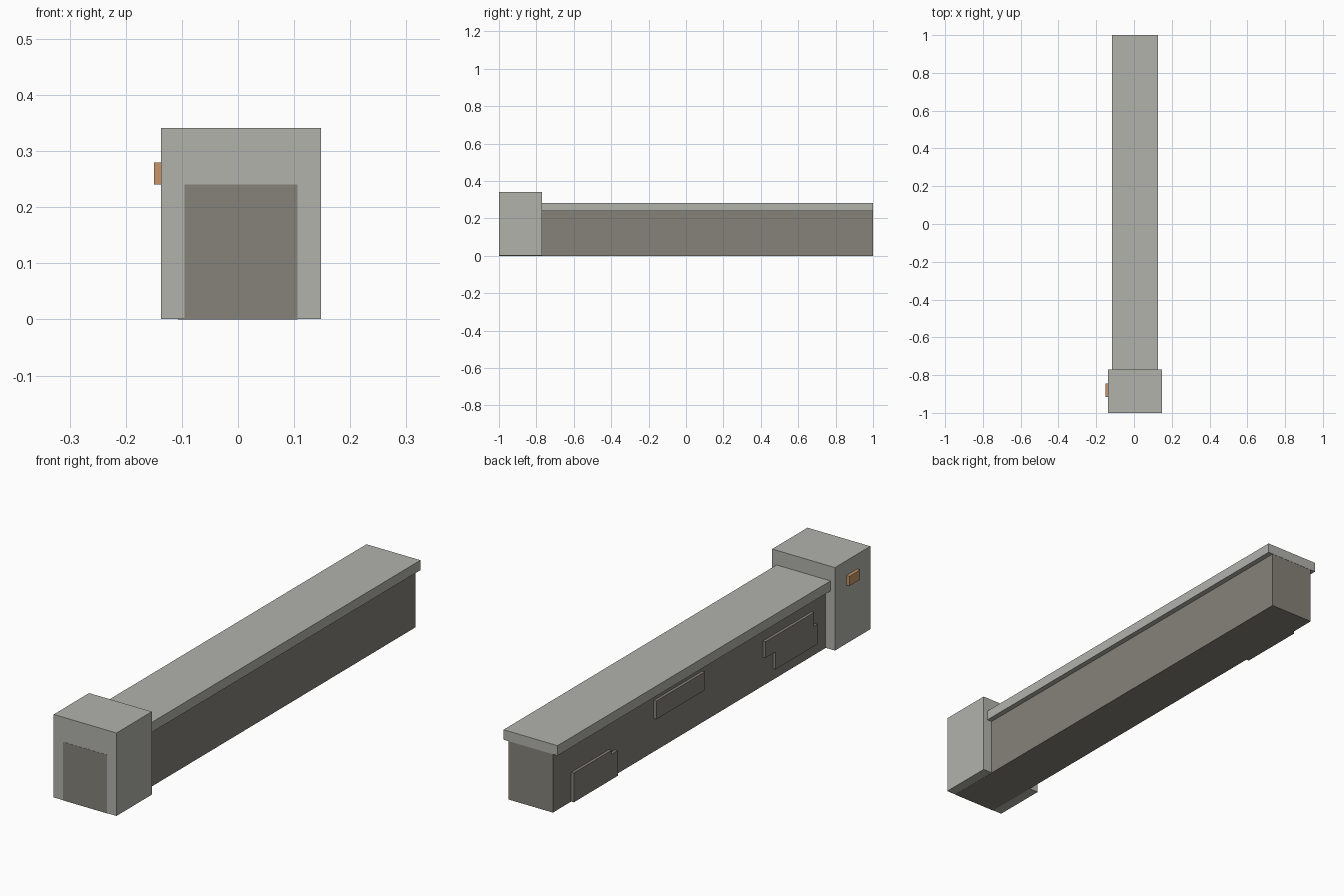
import bpy
import bmesh
from mathutils import Vector

default = bpy.data.objects.get("Cube")
if default:
    bpy.data.objects.remove(default, do_unlink=True)


def material(name, color):
    mat = bpy.data.materials.new(name)
    mat.use_nodes = True
    rgba = (*color, 1)
    mat.diffuse_color = rgba
    mat.node_tree.nodes["Principled BSDF"].inputs["Base Color"].default_value = rgba
    return mat


def box(name, mat, low, high):
    """Axis-aligned box between two opposite corners."""
    low, high = Vector(low), Vector(high)
    bm = bmesh.new()
    bmesh.ops.create_cube(bm, size=1)
    for v in bm.verts:
        v.co = Vector([l if c < 0 else h for c, l, h in zip(v.co, low, high)])
    mesh = bpy.data.meshes.new(name)
    bm.to_mesh(mesh)
    bm.free()
    mesh.materials.append(mat)
    obj = bpy.data.objects.new(name, mesh)
    bpy.context.collection.objects.link(obj)
    return obj


def plate(name, mat, outline, x_out, x_in):
    """Raised slab on the wall side, from a (y, z) outline."""
    bm = bmesh.new()
    face = bm.faces.new([bm.verts.new((x_in, y, z)) for y, z in outline])
    extruded = bmesh.ops.extrude_face_region(bm, geom=[face])["geom"]
    moved = [g for g in extruded if isinstance(g, bmesh.types.BMVert)]
    bmesh.ops.translate(bm, verts=moved, vec=(x_out - x_in, 0, 0))
    bmesh.ops.recalc_face_normals(bm, faces=bm.faces)
    mesh = bpy.data.meshes.new(name)
    bm.to_mesh(mesh)
    bm.free()
    mesh.materials.append(mat)
    obj = bpy.data.objects.new(name, mesh)
    bpy.context.collection.objects.link(obj)


light_stone = material("light stone", (0.445, 0.45, 0.413))
dark_stone = material("dark stone", (0.235, 0.223, 0.191))
copper = material("copper", (0.578, 0.305, 0.141))

# Wall core runs through the pillar and shows on its front
WALL_X = -0.095
box("wall", dark_stone, (WALL_X, -1, 0), (0.106, 0.999, 0.24))
box("coping", light_stone, (-0.117, -0.78, 0.24), (0.128, 1, 0.281))
box("end_pillar", light_stone, (-0.137, -0.9993, 0.0005), (0.148, -0.77, 0.341))
box("name_plate", copper, (-0.15, -0.915, 0.24), (-0.137, -0.845, 0.28))

# Raised stone patches on the right side of the wall
patches = {
    "rear_patch": [(0.88, 0), (0.88, 0.12), (0.635, 0.12), (0.635, 0.104),
                   (0.595, 0.104), (0.595, 0)],
    "middle_patch": [(0.345, 0.136), (0.345, 0.211), (0.03, 0.211), (0.03, 0.136)],
    "front_patch": [(-0.363, 0.118), (-0.363, 0.184), (-0.678, 0.184),
                    (-0.678, 0.127), (-0.7, 0.127), (-0.7, 0.046),
                    (-0.428, 0.046), (-0.428, 0.118)],
}
for name, outline in patches.items():
    plate(name, dark_stone, outline, WALL_X - 0.012, WALL_X)
